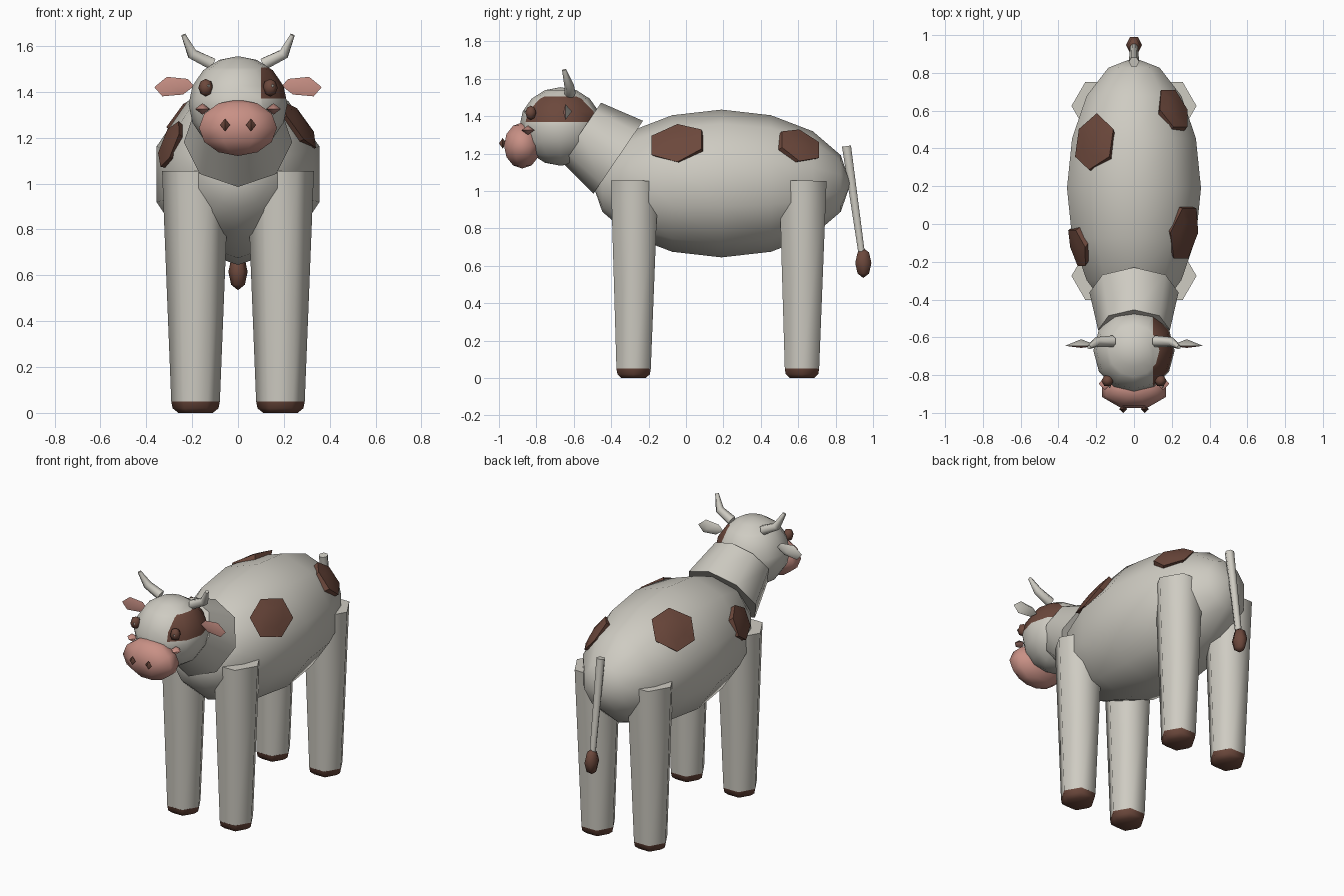
import bpy, bmesh, math
from mathutils import Vector

if "Cube" in bpy.data.objects:
    bpy.data.objects.remove(bpy.data.objects["Cube"])


def material(name, r, g, b):
    m = bpy.data.materials.new(name)
    m.diffuse_color = (r, g, b, 1)
    m.use_nodes = True
    m.node_tree.nodes["Principled BSDF"].inputs["Base Color"].default_value = m.diffuse_color
    return m


CREAM = material("cream hide", 0.62, 0.60, 0.54)
BROWN = material("brown", 0.15, 0.065, 0.045)
PINK = material("pink skin", 0.58, 0.28, 0.235)


def finish(name, bm, mats, angle=65):
    bmesh.ops.remove_doubles(bm, verts=bm.verts, dist=1e-5)
    bmesh.ops.recalc_face_normals(bm, faces=bm.faces)
    me = bpy.data.meshes.new(name)
    bm.to_mesh(me)
    bm.free()
    for m in mats:
        me.materials.append(m)
    me.shade_smooth()
    me.set_sharp_from_angle(angle=math.radians(angle))
    ob = bpy.data.objects.new(name, me)
    bpy.context.collection.objects.link(ob)
    return ob


def loft(points, radii, sides, phase=0, ref=(1, 0, 0)):
    """Stack of rings along a path, capped at both ends."""
    bm = bmesh.new()
    pts = [Vector(p) for p in points]
    rings = []
    for i, (p, r) in enumerate(zip(pts, radii)):
        d = (pts[min(i + 1, len(pts) - 1)] - pts[max(i - 1, 0)]).normalized()
        u = Vector(ref)
        u = (u - d * u.dot(d)).normalized()
        v = d.cross(u)
        ring = []
        for k in range(sides):
            a = math.radians(phase) + 2 * math.pi * k / sides
            ring.append(bm.verts.new(p + (u * math.cos(a) + v * math.sin(a)) * r))
        rings.append(ring)
    for a, b in zip(rings, rings[1:]):
        for k in range(sides):
            n = (k + 1) % sides
            bm.faces.new((a[k], a[n], b[n], b[k]))
    for ring, r in ((rings[0], radii[0]), (rings[-1], radii[-1])):
        if r > 1e-4:
            bm.faces.new(ring)
    return bm


def ball(center, radii, sides, rings, axis=(0, 0, 1), phase=0):
    """Low-poly ellipsoid with its poles on the given axis."""
    ang = [math.pi * i / rings for i in range(rings + 1)]
    bm = loft([Vector(axis) * -math.cos(a) for a in ang],
              [abs(math.sin(a)) if 0 < i < rings else 0 for i, a in enumerate(ang)],
              sides, phase)
    for v in bm.verts:
        v.co = Vector(center) + Vector([c * r for c, r in zip(v.co, radii)])
    bmesh.ops.remove_doubles(bm, verts=bm.verts, dist=1e-5)
    return bm


# body
BC, BR = Vector((0, 0.19, 1.04)), Vector((0.373, 0.69, 0.395))
finish("body", ball(BC, BR, 10, 8, axis=(0, 1, 0), phase=90), [CREAM])


# hide patches: hexagonal plates wrapped on the body
def patch(name, side, y, z, a, b, phase):
    t = (y - BC.y) / BR.y
    w = (z - BC.z) / BR.z
    c = Vector((side * BR.x * math.sqrt(1 - t * t - w * w), y, z))
    n = Vector([(c - BC)[i] / BR[i] ** 2 for i in range(3)]).normalized()
    u = Vector((0, 1, 0))
    u = (u - n * u.dot(n)).normalized()
    v = n.cross(u)
    bm = bmesh.new()

    def wrap(p, lift):
        q = p - BC
        f = math.sqrt(sum((q[i] / BR[i]) ** 2 for i in range(3)))
        return bm.verts.new(BC + q / f * lift)

    rings = []
    for scale, lift in ((0.5, 1.016), (1, 1.016), (1, 0.93)):
        ring = []
        for k in range(6):
            g = math.radians(phase + 60 * k)
            ring.append(wrap(c + (u * a * math.cos(g) + v * b * math.sin(g)) * scale, lift))
        rings.append(ring)
    mid = wrap(c, 1.016)
    for k in range(6):
        m = (k + 1) % 6
        bm.faces.new((mid, rings[0][k], rings[0][m]))
        for p, q in zip(rings, rings[1:]):
            bm.faces.new((p[k], q[k], q[m], p[m]))
    bm.faces.new(rings[2])
    finish(name, bm, [BROWN], 45)


patch("right_shoulder_patch", 1, -0.055, 1.265, 0.16, 0.13, 90)
patch("right_rump_patch", 1, 0.617, 1.25, 0.125, 0.115, 90)
patch("left_back_patch", -1, 0.44, 1.325, 0.155, 0.145, 0)
patch("left_shoulder_patch", -1, -0.13, 1.175, 0.115, 0.11, 90)

# legs and hooves
for s, side in ((1, "right"), (-1, "left")):
    for y, end in ((-0.28, "front"), (0.62, "back")):
        x = s * 0.185
        finish(f"{end}_{side}_leg",
               loft([(x, y, 0.05), (x, y + 0.005, 1.055)], [0.106, 0.146], 6), [CREAM])
        finish(f"{end}_{side}_hoof",
               loft([(x, y, 0), (x, y, 0.02), (x, y, 0.05)], [0.075, 0.1, 0.106], 6), [BROWN])

# neck
finish("neck", loft([(0, -0.3625, 1.18), (0, -0.561, 1.315)], [0.236, 0.19], 8), [CREAM])

# head, with a brown patch cut around the right eye
bm = ball((0, -0.67, 1.345), (0.215, 0.22, 0.21), 12, 8)
for co, no in (((0.1, 0, 0), (1, 0, 0)), ((0, 0, 1.37), (0, 0, 1)), ((0, 0, 1.505), (0, 0, 1))):
    bmesh.ops.bisect_plane(bm, geom=bm.verts[:] + bm.edges[:] + bm.faces[:],
                           plane_co=co, plane_no=no, dist=1e-5)
for f in bm.faces:
    c = f.calc_center_median()
    f.material_index = int(c.x > 0.1 and 1.37 < c.z < 1.505)
finish("head", bm, [CREAM, BROWN])

# snout
finish("snout", ball((0, -0.875, 1.243), (0.184, 0.106, 0.123), 8, 6, phase=22.5), [PINK])

for s, side in ((1, "right"), (-1, "left")):
    # face details
    finish(f"{side}_nostril", ball((s * 0.057, -0.98, 1.255), (0.022, 0.02, 0.028), 4, 2), [BROWN])
    finish(f"{side}_mouth_corner",
           ball((s * 0.155, -0.845, 1.325), (0.032, 0.035, 0.025), 4, 2), [PINK])
    finish(f"{side}_eye", ball((s * 0.14, -0.83, 1.418), (0.033, 0.033, 0.038), 6, 4), [BROWN])
    finish(f"{side}_eye_glint",
           ball((s * 0.14 + 0.012, -0.862, 1.426), (0.007, 0.006, 0.008), 4, 2), [CREAM])

    # ear: shallow pink front, deeper cream back
    bm = bmesh.new()
    outline = [(0.19, 1.425), (0.22, 1.456), (0.31, 1.465),
               (0.365, 1.42), (0.33, 1.38), (0.24, 1.388)]
    rim = [bm.verts.new((s * x, -0.645, z)) for x, z in outline]
    front = bm.verts.new((s * 0.28, -0.656, 1.42))
    back = bm.verts.new((s * 0.28, -0.61, 1.425))
    for k in range(6):
        bm.faces.new((rim[k], rim[(k + 1) % 6], front)).material_index = 1
        bm.faces.new((rim[k], rim[(k + 1) % 6], back))
    finish(f"{side}_ear", bm, [CREAM, PINK])

    # horn
    finish(f"{side}_horn",
           loft([(s * 0.11, -0.62, 1.52), (s * 0.2, -0.625, 1.565), (s * 0.238, -0.652, 1.648)],
                [0.03, 0.026, 0.011], 6, ref=(0, 1, 0)), [CREAM])

# tail and tuft
finish("tail", loft([(0, 0.858, 1.24), (0, 0.94, 0.66)], [0.028, 0.02], 6), [CREAM])
finish("tail_tuft", ball((0, 0.948, 0.615), (0.042, 0.05, 0.08), 6, 4), [BROWN])
